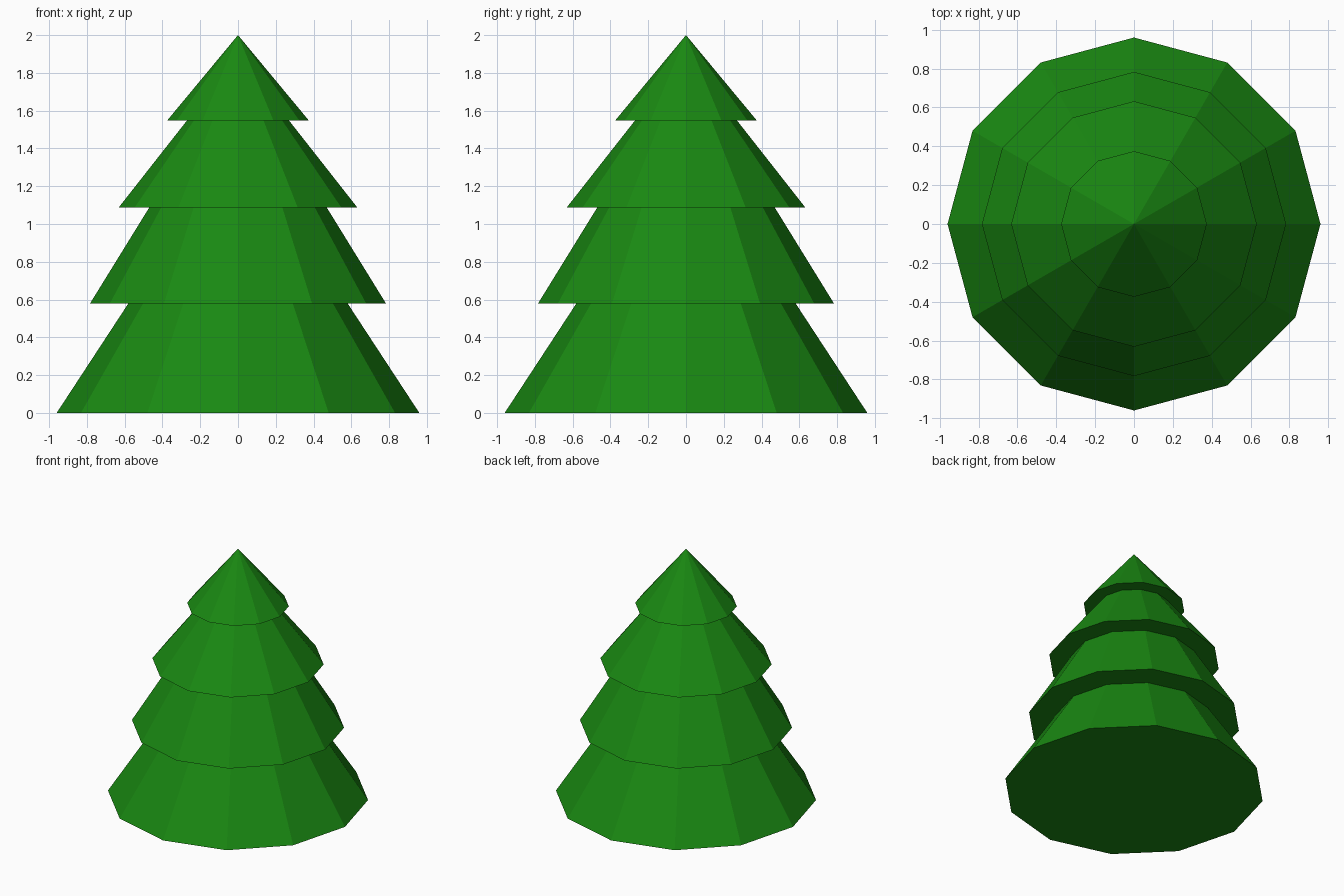
import bpy, bmesh
from math import sin, cos, tau

if "Cube" in bpy.data.objects:
    bpy.data.objects.remove(bpy.data.objects["Cube"])

SIDES = 12
# Profile (radius, height) from the base up to just below the tip
PROFILE = [
    (0.96, 0.0), (0.58, 0.58),
    (0.783, 0.58), (0.47, 1.087),
    (0.632, 1.087), (0.27, 1.548),
    (0.375, 1.548),
]
TIP_HEIGHT = 2.0

# Stacked foliage tiers as one closed, flat-faced shell
bm = bmesh.new()
rings = [
    [bm.verts.new((r * cos(tau * i / SIDES), r * sin(tau * i / SIDES), z))
     for i in range(SIDES)]
    for r, z in PROFILE
]
tip = bm.verts.new((0, 0, TIP_HEIGHT))

# Sloping sides and flat undersides
for low, high in zip(rings, rings[1:]):
    for i in range(SIDES):
        j = (i + 1) % SIDES
        bm.faces.new((low[i], low[j], high[j], high[i]))

# Pointed top and flat base
for i in range(SIDES):
    bm.faces.new((rings[-1][i], rings[-1][(i + 1) % SIDES], tip))
bm.faces.new(rings[0][::-1])
bmesh.ops.recalc_face_normals(bm, faces=bm.faces[:])

mesh = bpy.data.meshes.new("tree_foliage")
bm.to_mesh(mesh)
bm.free()
tree = bpy.data.objects.new("tree_foliage", mesh)
bpy.context.collection.objects.link(tree)

# Green foliage colour
green = bpy.data.materials.new("foliage_green")
green.diffuse_color = (0.01, 0.25, 0.006, 1)
green.use_nodes = True
green.node_tree.nodes["Principled BSDF"].inputs["Base Color"].default_value = green.diffuse_color
mesh.materials.append(green)
